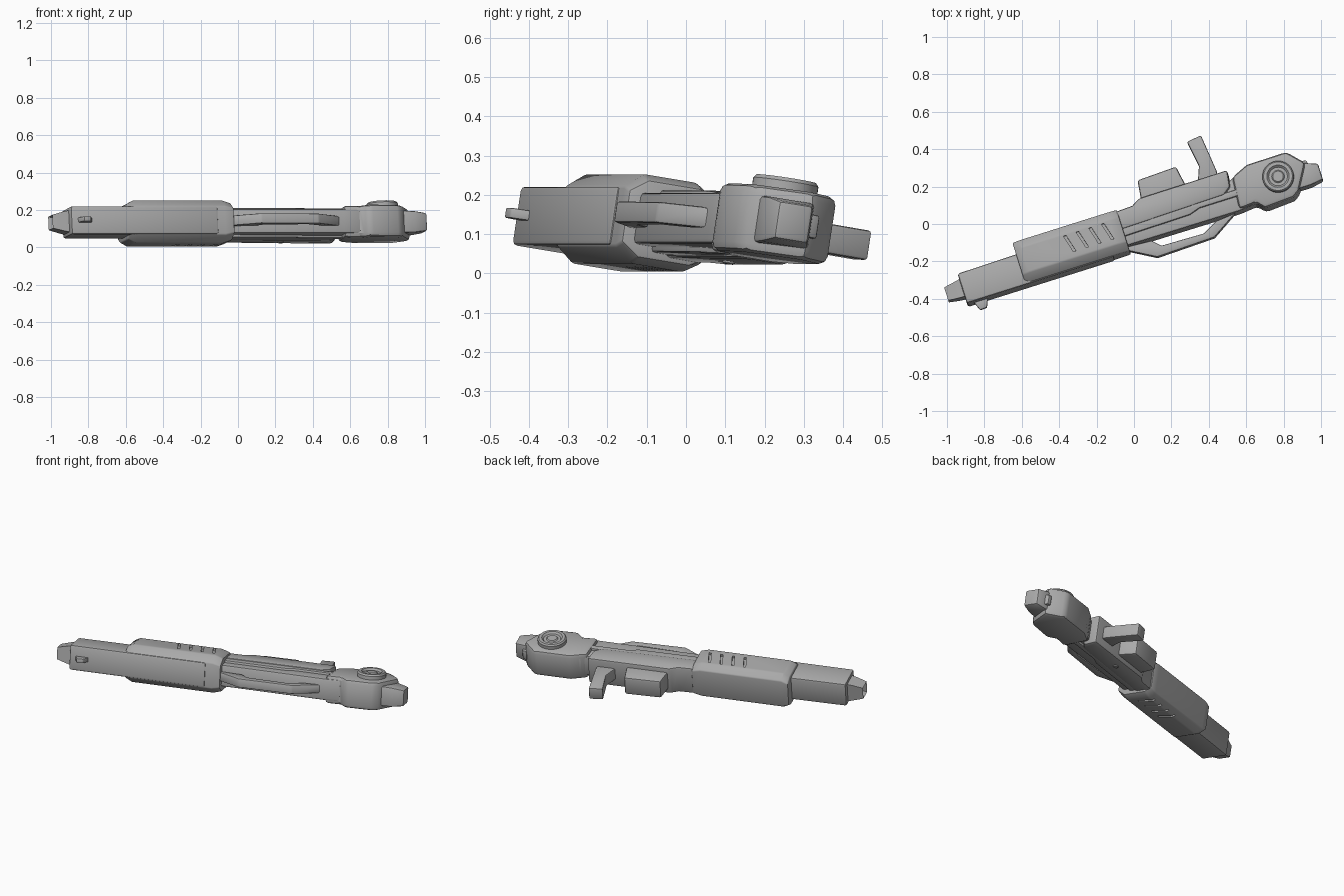
import bpy, bmesh, math
from mathutils import Matrix

if "Cube" in bpy.data.objects:
    bpy.data.objects.remove(bpy.data.objects["Cube"], do_unlink=True)

# One flat colour for the whole rifle
grey = bpy.data.materials.new("gunmetal grey")
grey.use_nodes = True
grey.diffuse_color = (0.4, 0.4, 0.4, 1)
grey.node_tree.nodes["Principled BSDF"].inputs["Base Color"].default_value = (0.4, 0.4, 0.4, 1)

# The rifle lies on its side, turned and slightly rolled.
# Local axes: x to the butt, y to the grip, z through the thickness.
POSE = (Matrix.Translation((0, 0, 0.124)) @ Matrix.Rotation(math.radians(17.5), 4, 'Z')
        @ Matrix.Rotation(math.radians(-9), 4, 'X'))


def finish(name, bm, bevel=0.0, segments=2):
    bmesh.ops.recalc_face_normals(bm, faces=bm.faces)
    if bevel:
        sharp = [e for e in bm.edges if e.is_manifold and e.calc_face_angle() > 0.5]
        bmesh.ops.bevel(bm, geom=sharp, offset=bevel, segments=segments, profile=0.5,
                        affect='EDGES', clamp_overlap=True)
    mesh = bpy.data.meshes.new(name)
    bm.to_mesh(mesh)
    bm.free()
    obj = bpy.data.objects.new(name, mesh)
    bpy.context.collection.objects.link(obj)
    mesh.materials.append(grey)
    obj.matrix_world = POSE
    return obj


def loft(name, rings, bevel=0.0):
    """Skin between closed rings of 3D points, with capped ends."""
    bm = bmesh.new()
    rows = [[bm.verts.new(p) for p in ring] for ring in rings]
    n = len(rows[0])
    for a, b in zip(rows, rows[1:]):
        for i in range(n):
            bm.faces.new((a[i], a[(i + 1) % n], b[(i + 1) % n], b[i]))
    bm.faces.new(rows[0])
    bm.faces.new(rows[-1])
    return finish(name, bm, bevel)


def plate(name, outline, half, bevel=0.008, base=None):
    """Side outline given thickness, centred unless base is set."""
    low = -half if base is None else base
    return loft(name, [[(x, y, z) for x, y in outline] for z in (low, half)], bevel)


def block(x, y0, y1, half):
    return [(x, y0, -half), (x, y1, -half), (x, y1, half), (x, y0, half)]


# Barrel shroud, muzzle and front sight
loft("barrel_shroud", [block(-0.98, -0.148, 0.020, 0.076),
                       block(-0.155, -0.148, 0.032, 0.076)], 0.012)
muzzle = loft("muzzle", [block(-0.96, -0.108, -0.006, 0.062),
                         block(-1.01, -0.105, -0.015, 0.052),
                         block(-1.07, -0.098, -0.024, 0.036)])
bm = bmesh.new()
bm.from_mesh(muzzle.data)
bm.faces.ensure_lookup_table()
end = min(bm.faces, key=lambda f: f.calc_center_median().x)
bmesh.ops.inset_region(bm, faces=[end], thickness=0.010)
bmesh.ops.translate(bm, verts=end.verts, vec=(0.03, 0, 0))
bm.to_mesh(muzzle.data)
bm.free()
plate("front_sight", [(-0.945, -0.14), (-0.922, -0.195), (-0.884, -0.192), (-0.862, -0.14)],
      0.013, 0.004)


# Handguard with chamfered section and tapered ends
def guard_ring(x, k):
    half = [(-0.142, 0.077), (-0.094, 0.115), (0.045, 0.115), (0.089, 0.088)]
    ring = half + [(y, -z) for y, z in reversed(half)]
    return [(x, y, z * k) for y, z in ring]


handguard = loft("handguard", [guard_ring(-0.650, 0.82), guard_ring(-0.610, 1),
                               guard_ring(-0.115, 1), guard_ring(-0.065, 0.86)], 0.006)

# Slanted vent slots cut in both faces
for side in (1, -1):
    for i in range(4):
        x = -0.372 + i * 0.071
        y = -0.004 - side * 0.012
        slot = plate("vent_cutter", [(x - 0.007, y + 0.05), (x + 0.007, y + 0.05),
                                     (x + 0.033, y - 0.047), (x + 0.019, y - 0.047)],
                     0.15 * side, 0, 0.1 * side)
        slot.hide_render = True
        slot.hide_viewport = True
        cut = handguard.modifiers.new("vent", 'BOOLEAN')
        cut.operation = 'DIFFERENCE'
        cut.solver = 'EXACT'
        cut.object = slot

# Receiver: slim spine, top rail and the wide lower housing
plate("spine", [(-0.12, -0.110), (0.56, -0.114), (0.70, -0.10), (0.70, 0.09), (0.62, 0.09),
                (0.52, 0.04), (-0.12, 0.02)], 0.066, 0.012)
plate("receiver_rail", [(-0.10, -0.06), (0.30, -0.055), (0.36, -0.036), (0.62, -0.036),
                        (0.62, 0.0), (-0.10, 0.0)], 0.08, 0.008)
plate("lower_housing", [(-0.09, -0.022), (0.505, -0.010), (0.550, 0.022), (0.562, 0.114),
                        (0.065, 0.112), (0.02, 0.085), (-0.09, 0.08)], 0.087, 0.014)
plate("magazine", [(0.068, 0.05), (0.088, 0.212), (0.306, 0.220), (0.336, 0.05)], 0.058, 0.012)
plate("grip", [(0.386, 0.09), (0.425, 0.19), (0.402, 0.333), (0.484, 0.344), (0.506, 0.14),
               (0.502, 0.09)], 0.038, 0.008)

# Carry handle loop under the spine
outer = [(-0.114, -0.108), (0.066, -0.212), (0.389, -0.203), (0.535, -0.112)]
inner = [(0.062, -0.118), (0.105, -0.160), (0.340, -0.166), (0.425, -0.122)]
bm = bmesh.new()
rings = [[bm.verts.new((x, y, z)) for x, y in line]
         for line, z in ((outer, 0.027), (inner, 0.027), (inner, -0.027), (outer, -0.027))]
for a, b in zip(rings, rings[1:] + rings[:1]):
    for i in range(3):
        bm.faces.new((a[i], a[i + 1], b[i + 1], b[i]))
for i in (0, 3):
    bm.faces.new([r[i] for r in rings])
finish("carry_handle", bm, 0.007)

# Stock, butt and butt latch
plate("stock", [(0.56, -0.108), (0.655, -0.100), (0.693, -0.144), (0.855, -0.134),
                (0.892, -0.112), (0.972, 0.025), (0.892, 0.113), (0.670, 0.111),
                (0.575, 0.07)], 0.087, 0.022)
loft("butt", [block(0.86, -0.095, 0.035, 0.062), block(0.965, -0.095, 0.030, 0.058),
              block(1.035, -0.084, 0.006, 0.048)], 0.01)
plate("butt_latch", [(0.94, 0.0), (0.955, 0.048), (0.98, 0.045), (0.99, 0.0)], 0.03, 0.006)


# Turned round parts from radius and height pairs
def turned(name, x, y, profile, steps=40):
    rings = [[(x + r * math.cos(a), y + r * math.sin(a), z)
              for a in (2 * math.pi * i / steps for i in range(steps))] for r, z in profile]
    return loft(name, rings)


turned("stock_dial", 0.811, -0.006, [(0.084, 0.05), (0.084, 0.108), (0.077, 0.117),
                                     (0.060, 0.117), (0.050, 0.106), (0.034, 0.106),
                                     (0.028, 0.112), (0.010, 0.112)])
turned("receiver_pin", 0.25, 0.05, [(0.016, -0.05), (0.016, -0.091), (0.012, -0.094)], 16)

# Smooth shading with kept edges
for obj in bpy.context.collection.objects:
    if obj.type == 'MESH' and grey.name in obj.data.materials and not obj.hide_render:
        bpy.ops.object.select_all(action='DESELECT')
        obj.select_set(True)
        bpy.context.view_layer.objects.active = obj
        bpy.ops.object.shade_smooth_by_angle(angle=math.radians(32))
